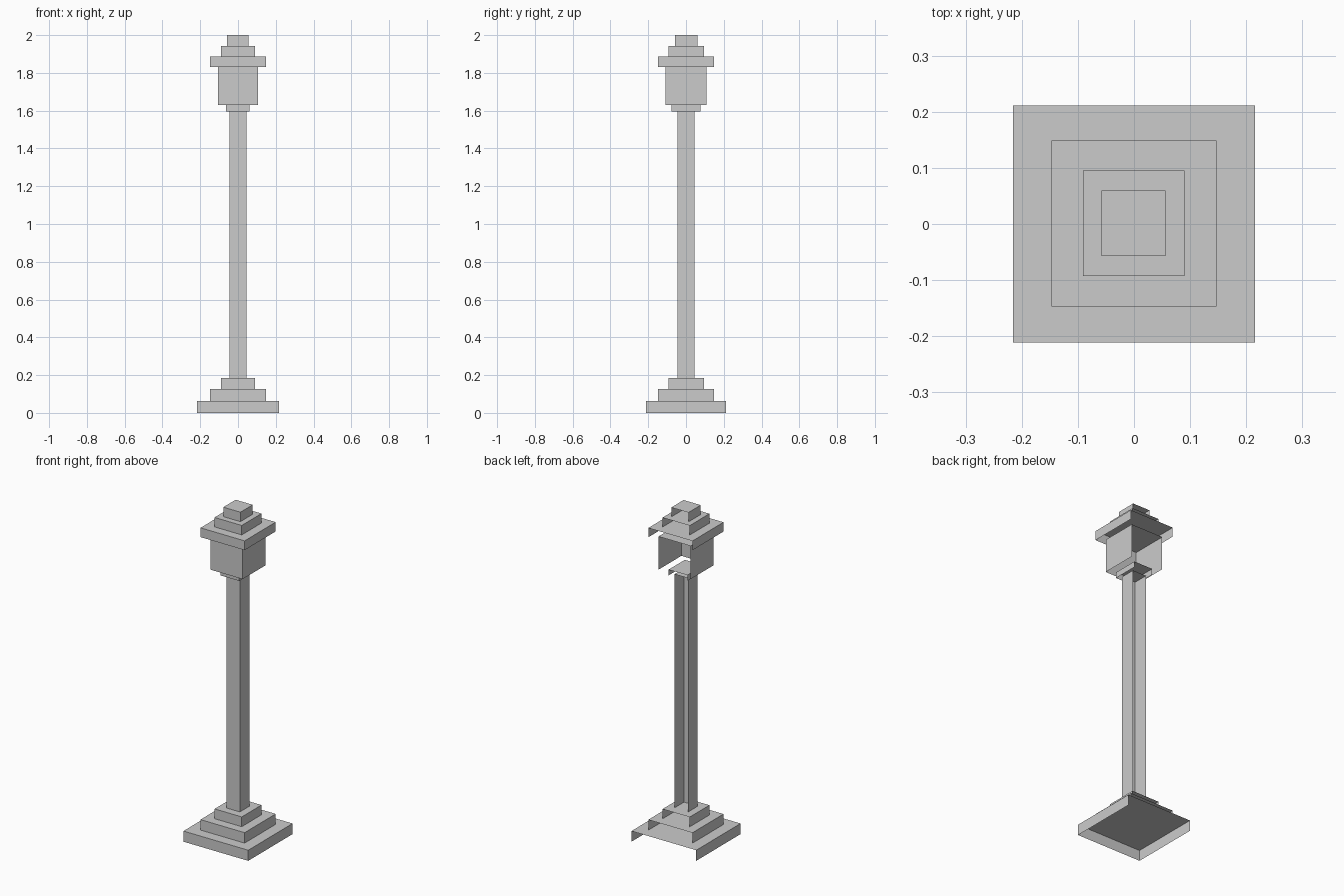
import bpy, bmesh

if "Cube" in bpy.data.objects:
    bpy.data.objects.remove(bpy.data.objects["Cube"])


def shell(name, x0, x1, y0, y1, z0, z1):
    """Box shell with open underside and open back (+y)."""
    bm = bmesh.new()
    bmesh.ops.create_cube(bm, size=1.0)
    for v in bm.verts:
        v.co.x = x1 if v.co.x > 0 else x0
        v.co.y = y1 if v.co.y > 0 else y0
        v.co.z = z1 if v.co.z > 0 else z0
    bm.normal_update()
    hidden = [f for f in bm.faces if f.normal.z < -0.5 or f.normal.y > 0.5]
    bmesh.ops.delete(bm, geom=hidden, context='FACES')
    mesh = bpy.data.meshes.new(name)
    bm.to_mesh(mesh)
    bm.free()
    obj = bpy.data.objects.new(name, mesh)
    bpy.context.collection.objects.link(obj)
    return obj


# Stepped base
shell("base_lower_step", -0.216, 0.216, -0.211, 0.211, 0.0, 0.064)
shell("base_middle_step", -0.147, 0.147, -0.147, 0.149, 0.064, 0.127)
shell("base_upper_step", -0.091, 0.09, -0.093, 0.095, 0.127, 0.186)

# Post
shell("post", -0.046, 0.045, -0.046, 0.045, 0.186, 1.595)

# Lantern on its collar
shell("collar", -0.063, 0.062, -0.077, 0.077, 1.595, 1.63)
shell("lantern_body", -0.107, 0.107, -0.109, 0.109, 1.63, 1.83)

# Stepped roof
shell("roof_eave", -0.147, 0.147, -0.147, 0.149, 1.83, 1.886)
shell("roof_step", -0.091, 0.09, -0.093, 0.095, 1.886, 1.943)
shell("roof_cap", -0.058, 0.056, -0.057, 0.06, 1.943, 2.0)
